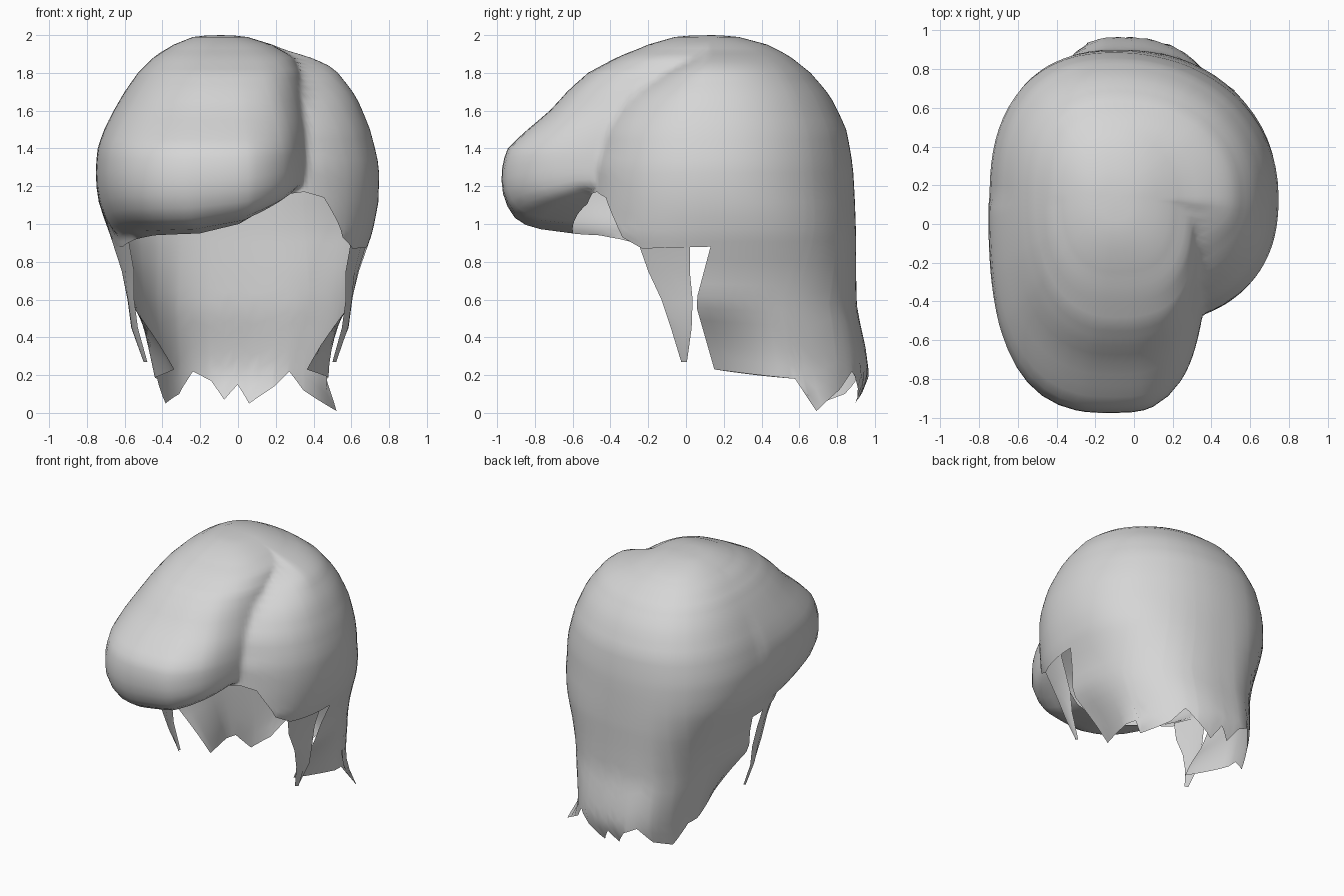
import bpy, bmesh, math

if "Cube" in bpy.data.objects:
    bpy.data.objects.remove(bpy.data.objects["Cube"])

hair = bpy.data.materials.new("hair grey")
hair.diffuse_color = (0.67, 0.67, 0.67, 1)
hair.use_nodes = True
hair.node_tree.nodes["Principled BSDF"].inputs["Base Color"].default_value = hair.diffuse_color

CX = -0.1  # axis of the horizontal sections

# Cap sections: z, left x, right x, front y, back y
CAP = [(2.0, -.15, -.04, .12, .17), (1.99, -.24, .05, .1, .28), (1.95, -.34, .18, .08, .43),
       (1.915, -.4, .27, .06, .5), (1.88, -.45, .39, .03, .56), (1.84, -.49, .48, -.07, .61),
       (1.8, -.53, .53, -.16, .66), (1.67, -.62, .63, -.36, .77),
       (1.5, -.70, .70, -.48, .85), (1.3, -.75, .75, -.53, .885), (1.1, -.735, .742, -.54, .895),
       (.95, -.68, .71, -.56, .9), (.75, -.61, .64, -.5, .9), (.55, -.56, .59, -.4, .905),
       (.35, -.50, .53, -.3, .95), (.2, -.46, .5, -.2, .97), (.1, -.46, .55, -.2, .93), (0, -.47, .69, -.2, .87)]
# Swept fringe sections: z, left x, right x, front y
FRINGE = [(2.0, -.15, -.04, .05), (1.99, -.24, .05, -.06), (1.95, -.34, .18, -.2), (1.88, -.45, .3, -.37),
          (1.8, -.53, .34, -.52), (1.7, -.6, .36, -.63), (1.6, -.66, .375, -.72), (1.5, -.71, .385, -.84),
          (1.4, -.745, .385, -.95), (1.3, -.755, .385, -.975), (1.2, -.75, .385, -.98), (1.1, -.725, .385, -.96),
          (1.02, -.67, .38, -.91), (.97, -.6, .36, -.83), (.94, -.53, .33, -.6)]
AXIS_Y = [(2.0, .14), (1.0, .15), (.88, .13), (.58, .05), (.23, .15), (0, .15)]
# Lower edge of the face opening and the ragged hem at the back: angle, z
OPENING = [(180, .88), (212, .88), (228, .92), (240, .94), (262, .95), (278, 1.0), (290, 1.09), (300, 1.16),
           (306, 1.17), (314, 1.14), (324, .93), (333, .87), (360, .88)]
HEM = [(0, .23), (37, .18), (41, .01), (56, .12), (63, .22), (69, .14), (78, .05), (83, .15), (88, .07),
       (93, .17), (100, .22), (107, .1), (117, .05), (127, .18), (180, .23)]


def interp(table, t):
    rows = sorted(table)
    t = min(max(t, rows[0][0]), rows[-1][0])
    for a, b in zip(rows, rows[1:]):
        if t <= b[0]:
            f = (t - a[0]) / (b[0] - a[0])
            return [p + (q - p) * f for p, q in zip(a[1:], b[1:])]


def reach(c, s, w, d, n):
    """Distance to a superellipse quadrant along a direction."""
    return (abs(c / w) ** n + abs(s / d) ** n) ** (-1 / n)


def ramp(t, a, b):
    return min(max((t - a) / (b - a), 0), 1)


def surface(deg, z, zf):
    c, s = math.cos(math.radians(deg)), math.sin(math.radians(deg))
    yc = interp(AXIS_Y, z)[0]
    xl, xr, yf, yb = interp(CAP, z)
    w = xr - CX if c > 0 else CX - xl
    low = ramp(z, 1.2, .5)
    if s > 0:  # squarer corners low on the back
        n = 2.08 + .62 * low if c > 0 else 2.38 + .12 * low
    else:
        n = 2.45 if c > 0 else 2.3
    r = reach(c, s, w, yb - yc if s > 0 else yc - yf, n)
    if s < 0 and zf > .9:  # the fringe swells out past the cap
        xl, xr, yf = interp(FRINGE, zf)
        w = xr - CX if c > 0 else CX - xl
        r = max(r, reach(c, s, w, yc - yf, 2.9 if c > 0 else 2.3 + .6 * ramp(zf, 1.8, 1.25)))
    x, y = CX + r * c, yc + r * s
    # the side locks turn inward near the bottom
    k = ramp(z, .58, .23) * ramp(y, .5, .15)
    return x * (1 - .28 * k), y, z


def finish(name, bm):
    me = bpy.data.meshes.new(name)
    bm.to_mesh(me)
    bm.free()
    me.materials.append(hair)
    for p in me.polygons:
        p.use_smooth = True
    ob = bpy.data.objects.new(name, me)
    bpy.context.collection.objects.link(ob)


# Hair shell: crown, rolled fringe and long back in one sheet
angles = sorted(set(range(0, 360, 5)) | set(range(290, 360, 2)) | {a for a, _ in HEM + OPENING if a < 360})
bm = bmesh.new()
rings = []
for z in (1.997, 1.99, 1.97, 1.95, 1.93, 1.915, 1.9, 1.88, 1.86, 1.84, 1.82, 1.8, 1.77, 1.74, 1.7, 1.65,
          1.6, 1.55, 1.5, 1.45, 1.4):
    rings.append([bm.verts.new(surface(a, z, z)) for a in angles])
for t in (.12, .25, .4, .55, .7, .82, .9, .95, 1):
    ring = []
    for a in angles:
        low = .88 if a <= 180 else interp(OPENING, a)[0]
        ring.append(bm.verts.new(surface(a, 1.4 + (low - 1.4) * t, 1.4 - .46 * t)))
    rings.append(ring)
pole = bm.verts.new((-.09, .14, 2.0))
n = len(angles)
for i in range(n):
    j = (i + 1) % n
    bm.faces.new((pole, rings[0][i], rings[0][j]))
    for up, dn in zip(rings, rings[1:]):
        bm.faces.new((up[i], dn[i], dn[j], up[j]))
# soften the crown and crease, leaving the lower edge as cut
soft = [v for ring in rings[4:-6] for v in ring]
for _ in range(2):
    bmesh.ops.smooth_vert(bm, verts=soft, factor=.3, use_axis_x=True, use_axis_y=True, use_axis_z=False)
# long back below the ears
back = [a for a in angles if a <= 180]
up = rings[-1][:len(back)]
for k in range(1, 11):
    dn = []
    for a in back:
        low = interp(HEM, a)[0]
        dn.append(bm.verts.new(surface(a, .88 + (low - .88) * k / 10, 0)))
    for i in range(len(back) - 1):
        bm.faces.new((up[i], dn[i], dn[i + 1], up[i + 1]))
    up = dn
finish("hair_shell", bm)

# Pointed lock in front of each ear: z, front y, front x, back y, back x
LOCK = [(.92, -.26, .6, .02, .69), (.75, -.2, .57, .02, .635), (.6, -.13, .57, .035, .605),
        (.45, -.08, .55, .03, .585), (.27, -.025, .5, .005, .51)]
for name, side, shift in (("right_lock", 1, 0), ("left_lock", -1, .02)):
    bm = bmesh.new()
    prev = None
    for z, y0, x0, y1, x1 in LOCK:
        row = [bm.verts.new((side * (x - shift), y, z)) for x, y in
               ((x0, y0), ((x0 + x1) / 2 + .015, (y0 + y1) / 2), (x1, y1))]
        if prev:
            for i in (0, 1):
                f = [prev[i], row[i], row[i + 1], prev[i + 1]]
                bm.faces.new(f if side > 0 else f[::-1])
        prev = row
    finish(name, bm)
